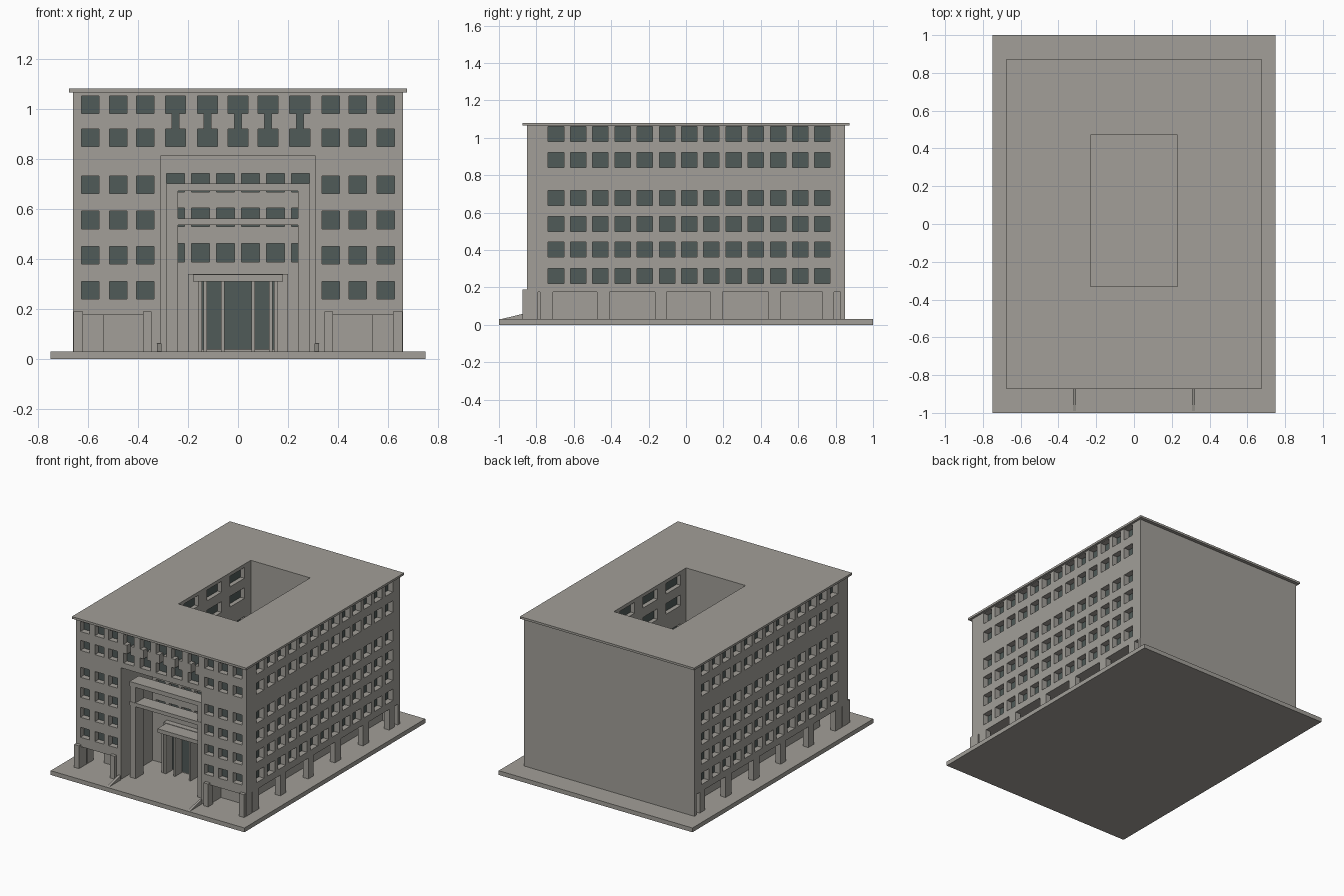
import bpy, bmesh
from mathutils import Vector

if "Cube" in bpy.data.objects:
    bpy.data.objects.remove(bpy.data.objects["Cube"])


def material(name, rgb):
    m = bpy.data.materials.new(name)
    m.diffuse_color = (*rgb, 1)
    m.use_nodes = True
    m.node_tree.nodes["Principled BSDF"].inputs["Base Color"].default_value = m.diffuse_color
    return m


STONE = material("warm grey stone", (0.36, 0.345, 0.315))
GLASS = material("dark glass", (0.08, 0.103, 0.098))


def finish(name, bm):
    me = bpy.data.meshes.new(name)
    bm.to_mesh(me)
    bm.free()
    me.materials.append(STONE)
    me.materials.append(GLASS)
    ob = bpy.data.objects.new(name, me)
    bpy.context.collection.objects.link(ob)
    return ob


def boxes(name, items, mirror=False, mat=0):
    """One object from (x0, x1, y0, y1, z0, z1) boxes, optionally mirrored in x."""
    if mirror:
        items = items + [(-b[1], -b[0], *b[2:]) for b in items]
    bm = bmesh.new()
    for x0, x1, y0, y1, z0, z1 in items:
        vs = bmesh.ops.create_cube(bm, size=1)["verts"]
        for v in vs:
            v.co = ((x0 + x1) / 2 + v.co.x * (x1 - x0),
                    (y0 + y1) / 2 + v.co.y * (y1 - y0),
                    (z0 + z1) / 2 + v.co.z * (z1 - z0))
    for f in bm.faces:
        f.material_index = mat
    return finish(name, bm)


def facade(name, origin, u_dir, u_range, v_range, holes):
    """Wall with stepped recesses; holes are (u0, u1, v0, v1, depth, is_glass)."""
    o, u_dir, up = Vector(origin), Vector(u_dir), Vector((0, 0, 1))
    n = u_dir.cross(up)

    def cuts(rng, i):
        vals = {round(h[k], 4) for h in holes for k in (i, i + 1)} | set(rng)
        return sorted(c for c in vals if rng[0] <= c <= rng[1])

    us, vs = cuts(u_range, 0), cuts(v_range, 2)

    def cell(i, j):
        u, v = (us[i] + us[i + 1]) / 2, (vs[j] + vs[j + 1]) / 2
        out = (0, 0)
        for h in holes:
            if h[0] < u < h[1] and h[2] < v < h[3]:
                out = (h[4], h[5])
        return out

    grid = {(i, j): cell(i, j) for i in range(len(us) - 1) for j in range(len(vs) - 1)}
    bm = bmesh.new()

    def quad(pts, mat=0):
        f = bm.faces.new([bm.verts.new(o + u_dir * u + up * v - n * d) for u, v, d in pts])
        f.material_index = mat

    for (i, j), (d, glass) in grid.items():
        u0, u1, v0, v1 = us[i], us[i + 1], vs[j], vs[j + 1]
        quad([(u0, v0, d), (u1, v0, d), (u1, v1, d), (u0, v1, d)], int(glass))
        r = grid.get((i + 1, j), (d,))[0]
        if r != d:
            quad([(u1, v0, d), (u1, v0, r), (u1, v1, r), (u1, v1, d)])
        t = grid.get((i, j + 1), (d,))[0]
        if t != d:
            quad([(u0, v1, d), (u1, v1, d), (u1, v1, t), (u0, v1, t)])
    bmesh.ops.remove_doubles(bm, verts=bm.verts, dist=1e-5)
    return finish(name, bm)


def windows(centres, width, rows, height, depth):
    return [(c - width / 2, c + width / 2, z, z + height, depth, 1)
            for c in centres for z in rows]


G, S, T = 0.03, 0.175, 1.065          # ground, arcade soffit, wall top

# Ground slab
boxes("ground_slab", [(-0.75, 0.75, -1, 1, 0, G)])

# Front wall: entrance recess, side windows, tall paired windows
holes = [(-0.31, 0.31, S, 0.81, 0.35, 0)]
holes += windows([s * x for s in (-1, 1) for x in (0.371, 0.478, 0.59)], 0.07,
                 (0.24, 0.38, 0.52, 0.66, 0.848, 0.98), 0.07, 0.04)
pairs = [-0.25, -0.122, 0, 0.12, 0.247]
holes += windows(pairs, 0.081, (0.848, 0.98), 0.07, 0.04)
holes += windows(pairs, 0.028, (0.918,), 0.062, 0.04)
holes += windows([-0.25, -0.15, -0.05, 0.05, 0.15, 0.25], 0.072,
                 (0.388, 0.53, 0.667), 0.073, 0.38)
facade("front_wall", (0, -0.85, 0), (1, 0, 0), (-0.66, 0.66), (S, T), holes)

# Long side walls and courtyard side walls
rows = (0.222, 0.363, 0.5, 0.638, 0.84, 0.981)
for s, side in ((1, "right"), (-1, "left")):
    ys = [s * (-0.695 + 0.1187 * i) for i in range(13)]
    y0, y1 = sorted((-0.85 * s, 0.85 * s))
    facade(side + "_wall", (0.66 * s, 0, 0), (0, s, 0), (y0, y1), (S, T),
           windows(ys, 0.083, rows, 0.08, 0.04))
    y0, y1 = sorted((-0.33 * s, 0.47 * s))
    facade(side + "_inner_court_wall", (-0.23 * s, 0, 0), (0, s, 0), (y0, y1), (G, T),
           windows([s * y for y in (-0.19, 0.065, 0.32)], 0.16, rows, 0.075, 0.03))

# Plain back wall and courtyard end walls
facade("back_wall", (0, 0.85, 0), (-1, 0, 0), (-0.66, 0.66), (G, T), [])
facade("court_north_wall", (0, 0.47, 0), (1, 0, 0), (-0.23, 0.23), (G, T), [])
facade("court_south_wall", (0, -0.33, 0), (-1, 0, 0), (-0.23, 0.23), (G, T), [])

# Ground floor: set-back walls, soffits, arcade pillars
boxes("ground_floor_walls", [
    (0.31, 0.54, -0.71, -0.5, G, S),
    (0.232, 0.54, -0.5, 0.849, G, S),
    (0.31, 0.365, -0.85, -0.71, G, S),
    (0.54, 0.66, 0.825, 0.849, G, S)], mirror=True)
boxes("entrance_lower_wall", [(-0.31, 0.31, -0.5, -0.45, G, S)])
boxes("arcade_soffit", [
    (0.311, 0.659, -0.849, -0.5, S, S + 0.008),
    (0.5, 0.659, -0.5, 0.849, S, S + 0.008)], mirror=True)
pillars = [(-0.78, -0.71), (-0.475, -0.41), (-0.165, -0.105),
           (0.13, 0.195), (0.44, 0.505), (0.73, 0.79)]
boxes("arcade_pillars", [(0.62, 0.66, a, b, G, S) for a, b in pillars], mirror=True)
boxes("front_piers", [
    (0.62, 0.66, -0.85, -0.79, G, S),
    (0.62, 0.658, -0.873, -0.849, G, 0.19),
    (0.345, 0.38, -0.873, -0.82, G, 0.19)], mirror=True)

# Portal frame in the entrance recess
boxes("portal_columns", [(0.24, 0.285, -0.79, -0.70, G, 0.67)], mirror=True)
boxes("portal_beams", [(-0.285, 0.285, -0.793, -0.69, 0.67, 0.70),
                       (-0.285, 0.285, -0.793, -0.69, 0.535, 0.56)])

# Doorway: surround, glazing, fins, canopy
boxes("door_surround", [(-0.2, 0.2, -0.54, -0.5, G, 0.34)])
boxes("door_glass", [(-0.157, 0.157, -0.546, -0.54, 0.037, 0.31)], mat=1)
boxes("door_fins", [(x - 0.007, x + 0.007, -0.62, -0.546, G, 0.31)
                    for x in (0.06, 0.13, 0.15)], mirror=True)
boxes("door_canopy", [(-0.18, 0.18, -0.635, -0.54, 0.31, 0.337)])

# Sloping kerbs beside the entrance
bm = bmesh.new()
for s in (-1, 1):
    prof = [(-0.99, G), (-0.86, G), (-0.86, 0.062)]
    a, b = ([bm.verts.new((s * x, y, z)) for y, z in prof] for x in (0.306, 0.323))
    bm.faces.new(a)
    bm.faces.new(b[::-1])
    for i in range(3):
        bm.faces.new((a[i - 1], a[i], b[i], b[i - 1]))
bmesh.ops.recalc_face_normals(bm, faces=bm.faces)
finish("entrance_kerbs", bm)

# Flat roof with the courtyard opening
bm = bmesh.new()
loops = [[bm.verts.new((x, y, z)) for x, y in ((x0, y0), (x1, y0), (x1, y1), (x0, y1))]
         for (x0, x1, y0, y1), z in (((-0.675, 0.675, -0.873, 0.873), T),
                                     ((-0.675, 0.675, -0.873, 0.873), 1.08),
                                     ((-0.23, 0.23, -0.33, 0.47), 1.08),
                                     ((-0.23, 0.23, -0.33, 0.47), T))]
for k in range(4):
    p, q = loops[k], loops[(k + 1) % 4]
    for i in range(4):
        bm.faces.new((p[i - 1], p[i], q[i], q[i - 1]))
bmesh.ops.recalc_face_normals(bm, faces=bm.faces)
finish("roof", bm)
